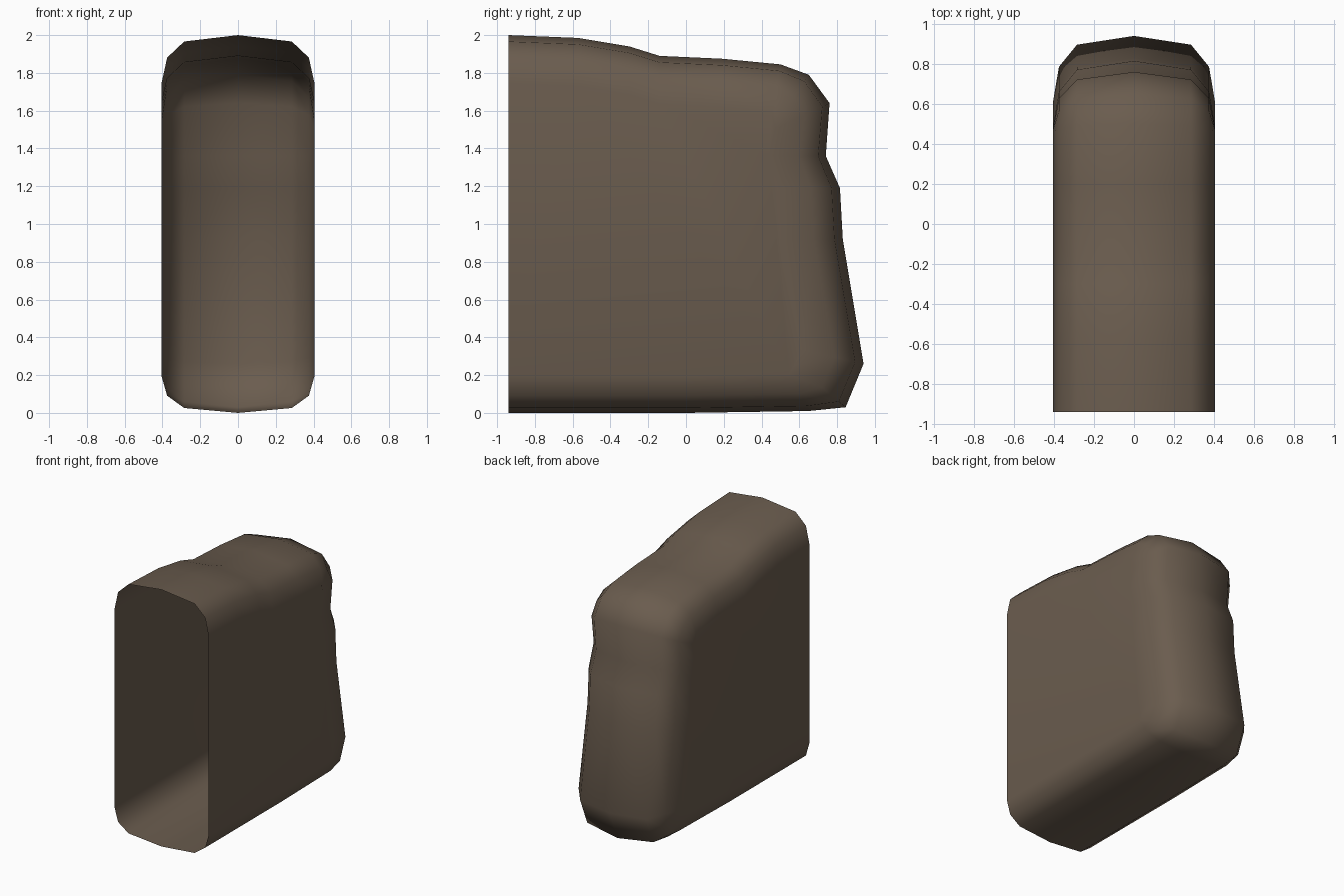
import bpy
import bmesh

cube = bpy.data.objects.get("Cube")
if cube:
    bpy.data.objects.remove(cube, do_unlink=True)

# Centre-line profile: y, z, then the inward direction of the rounded edge
PROFILE = [
    (-.94, 2.0, 0, -.85), (-.57, 1.985, 0, -.85), (-.3, 1.94, 0, -.85),
    (-.14, 1.89, 0, -.85), (.19, 1.875, 0, -.85), (.5, 1.845, -.15, -.85),
    (.65, 1.79, -.6, -.85), (.76, 1.64, -.95, -.45), (.74, 1.36, -1, 0),
    (.815, 1.19, -1.1, 0), (.83, .92, -1.1, 0), (.94, .26, -1.1, .25),
    (.845, .03, -.9, .75), (.65, .01, -.35, .65), (0, 0, 0, .65),
    (-.94, 0, 0, .65),
]
# Cross-section of the rounded edge: half width, inward offset
SECTION = [(0, 0), (.285, .04), (.375, .14), (.405, .3)]


def make_material(name, color):
    mat = bpy.data.materials.new(name)
    mat.use_nodes = True
    mat.diffuse_color = color
    mat.node_tree.nodes["Principled BSDF"].inputs["Base Color"].default_value = color
    return mat


# Rounded rim strips of one half, then the flat side; the front stays open
bm = bmesh.new()
rings = [[bm.verts.new((x, y + dy * k, z + dz * k)) for y, z, dy, dz in PROFILE]
         for x, k in SECTION]
for outer, inner in zip(rings, rings[1:]):
    for i in range(len(PROFILE) - 1):
        bm.faces.new((outer[i], inner[i], inner[i + 1], outer[i + 1]))
side = bm.faces.new(rings[-1])
side.normal_update()
if side.normal.x < 0:
    side.normal_flip()
bm.normal_update()
for face in bm.faces:
    centre = face.calc_center_median()
    centre.z -= 1
    if face.normal.dot(centre) < 0:
        face.normal_flip()
    face.smooth = True

mesh = bpy.data.meshes.new("open_shell")
bm.to_mesh(mesh)
bm.free()
shell = bpy.data.objects.new("open_shell", mesh)
bpy.context.collection.objects.link(shell)
mesh.materials.append(make_material("dull brown", (.145, .108, .077, 1)))

# Mirror to the other half
mirror = shell.modifiers.new("mirror", 'MIRROR')
mirror.use_axis[0] = True
mirror.use_clip = True
mirror.merge_threshold = .001
